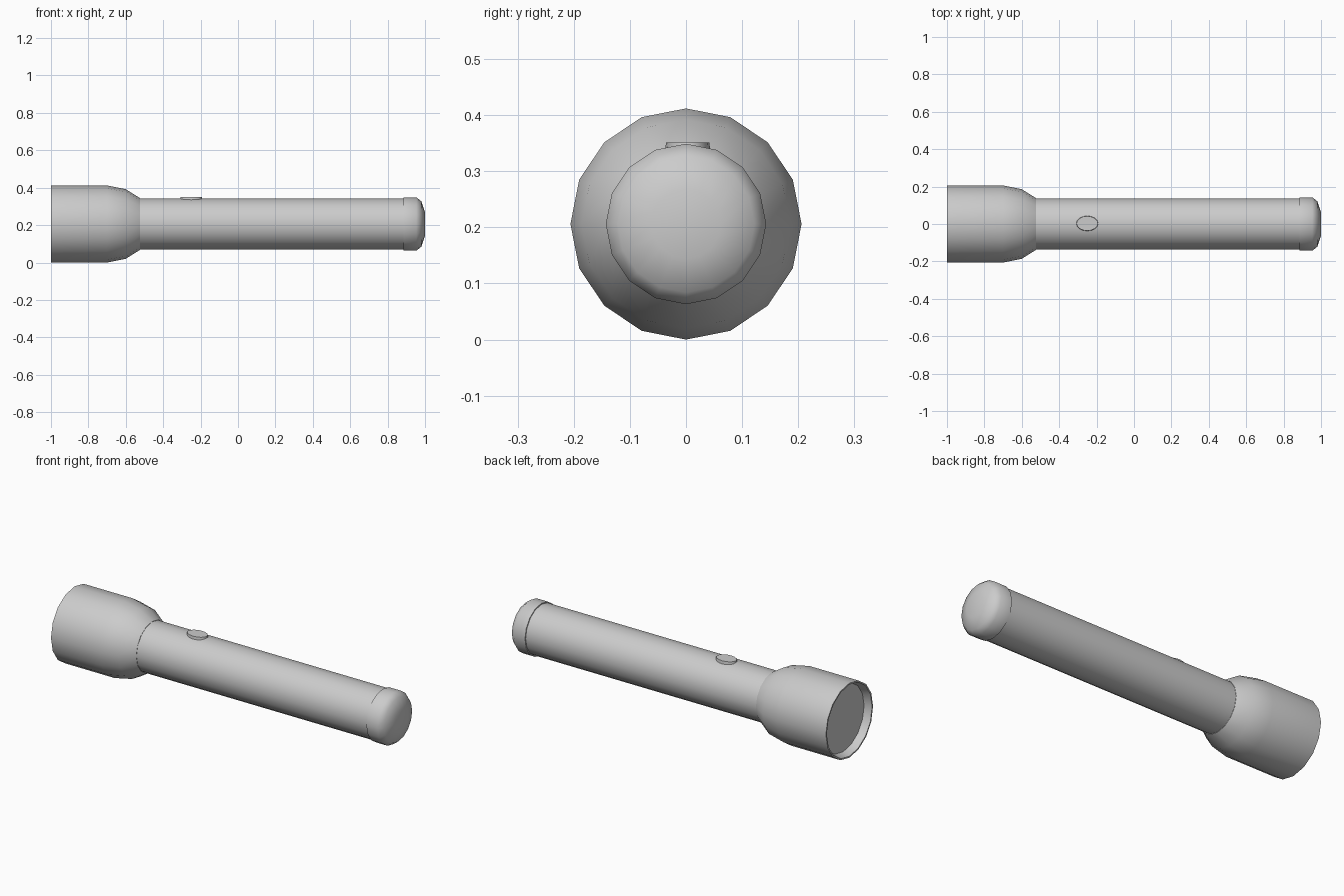
import bpy, bmesh, math
from mathutils import Matrix

cube = bpy.data.objects.get("Cube")
if cube:
    bpy.data.objects.remove(cube)

AXIS_Z = 0.206
SIDES = 16

grey = bpy.data.materials.new("light_grey")
grey.use_nodes = True
grey.diffuse_color = (0.6, 0.6, 0.6, 1)
grey.node_tree.nodes["Principled BSDF"].inputs["Base Color"].default_value = (0.6, 0.6, 0.6, 1)


def finish(name, bm, angle):
    """Turn a bmesh into a smooth-shaded object."""
    bmesh.ops.recalc_face_normals(bm, faces=bm.faces)
    mesh = bpy.data.meshes.new(name)
    bm.to_mesh(mesh)
    bm.free()
    mesh.materials.append(grey)
    obj = bpy.data.objects.new(name, mesh)
    bpy.context.collection.objects.link(obj)
    bpy.ops.object.select_all(action="DESELECT")
    bpy.context.view_layer.objects.active = obj
    obj.select_set(True)
    bpy.ops.object.shade_smooth_by_angle(angle=math.radians(angle))
    return obj


def lathe(name, profile, angle=40):
    """Spin (x, radius) points around the long axis and cap both ends."""
    bm = bmesh.new()
    rings = []
    for x, r in profile:
        ring = []
        for i in range(SIDES):
            a = math.tau * i / SIDES
            ring.append(bm.verts.new((x, r * math.sin(a), AXIS_Z + r * math.cos(a))))
        rings.append(ring)
    for a, b in zip(rings, rings[1:]):
        for i in range(SIDES):
            j = (i + 1) % SIDES
            bm.faces.new((a[i], a[j], b[j], b[i]))
    bm.faces.new(rings[0])
    bm.faces.new(rings[-1])
    return finish(name, bm, angle)


# Head: recessed lens, thin rim, straight bell, tapered neck
lathe("head", [(-0.96, 0.185), (-1.0, 0.198), (-1.0, 0.206), (-0.7, 0.206),
               (-0.6, 0.186), (-0.525, 0.139)])

# Long handle
lathe("handle", [(-0.54, 0.137), (0.9, 0.137)])

# Rounded tail cap
lathe("tail_cap", [(0.885, 0.143), (0.953, 0.143), (0.98, 0.122), (1.0, 0.062)], 50)

# Oval switch: sloping collar with a flat top
bm = bmesh.new()
bmesh.ops.create_cone(bm, cap_ends=True, segments=SIDES, radius1=1.0, radius2=0.92, depth=0.03,
                      matrix=Matrix.Translation((-0.25, 0.003, 0.336)) @ Matrix.Diagonal((0.062, 0.042, 1, 1)))
finish("switch", bm, 35)
